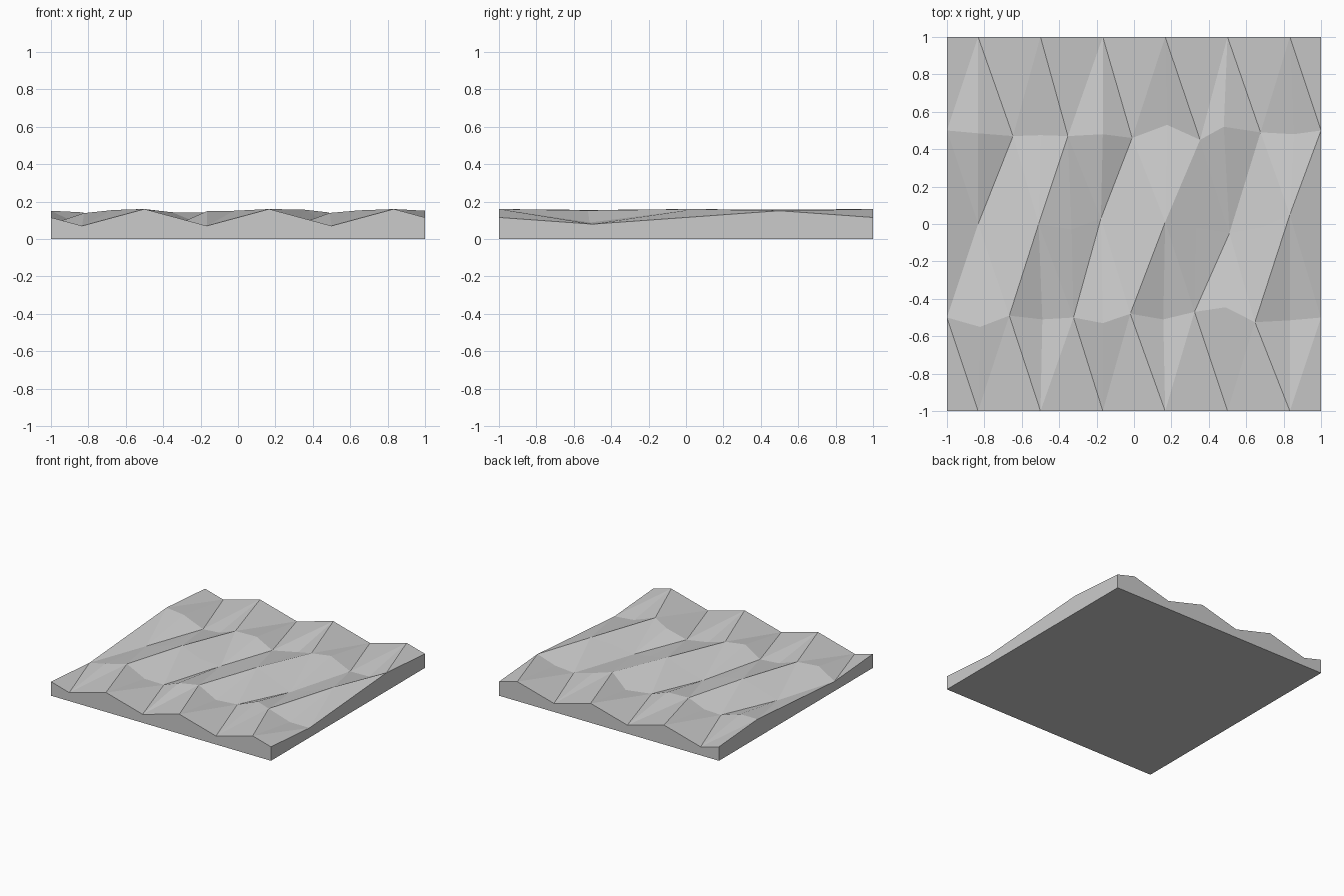
import bpy, bmesh, math

if "Cube" in bpy.data.objects:
    bpy.data.objects.remove(bpy.data.objects["Cube"])

NX, NY = 12, 4          # cells across and deep
BASE, AMP, BEND = 0.115, 0.045, 2.22

# small irregular offsets (hundredths) of the inner points, per inner row
DX = {1: [1, 0, 1, 1, 0, -2, -1, -1, -1, -2, 0],
      2: [0, -1, -1, 0, -1, 0, 0, 0, 1, 1, 0],
      3: [0, 2, 0, -2, 0, -1, 1, 2, -2, 1, 2]}
DY = {1: [-5, 1, -1, 0, -3, 2, -1, 3, 5.5, -2.5, -1.5],
      2: [0, 0, 0, -3, 3, 3, 1, -2, -5, -2, 5],
      3: [-1.5, -3, -2.5, -3, -2, -4, 3, -5, 2, -1, -2]}
DZ = {(1, 1): -.4, (2, 1): .4, (5, 1): .6, (9, 1): -.3, (10, 1): .2,
      (4, 3): -.8, (8, 3): .6}


def point(i, j):
    """Ripple whose phase sways from front to back."""
    x, y = -1 + 2 * i / NX, -1 + 2 * j / NY
    z = BASE - AMP * math.sin(3 * math.pi * (x + 1) - BEND * math.sin(math.pi * y))
    if 0 < i < NX and 0 < j < NY:
        x += DX[j][i - 1] / 100
        y += DY[j][i - 1] / 100
        z += DZ.get((i, j), 0) / 100
    return x, y, z


bm = bmesh.new()
top = {(i, j): bm.verts.new(point(i, j)) for i in range(NX + 1) for j in range(NY + 1)}

# faceted top, diagonals alternating like a chequerboard
for i in range(NX):
    for j in range(NY):
        a, b = top[i, j], top[i + 1, j]
        c, d = top[i + 1, j + 1], top[i, j + 1]
        if (i + j) % 2:
            tris = ((a, b, c), (a, c, d))
        else:
            tris = ((a, b, d), (b, c, d))
        # cells in odd/even rows share the same rule, flipped once
        if (i + j) % 2 == 0:
            tris = ((a, b, d), (b, c, d))
        for t in tris:
            bm.faces.new(t)

# side walls and flat underside
rim = ([(i, 0) for i in range(NX)] + [(NX, j) for j in range(NY)]
       + [(i, NY) for i in range(NX, 0, -1)] + [(0, j) for j in range(NY, 0, -1)])
low = [bm.verts.new((top[k].co.x, top[k].co.y, 0)) for k in rim]
for n in range(len(rim)):
    m = (n + 1) % len(rim)
    bm.faces.new((low[n], low[m], top[rim[m]], top[rim[n]]))
bm.faces.new(low[::-1])
bmesh.ops.recalc_face_normals(bm, faces=bm.faces)

mesh = bpy.data.meshes.new("rippled_tile")
bm.to_mesh(mesh)
bm.free()
mat = bpy.data.materials.new("light grey")
mat.diffuse_color = (0.6, 0.6, 0.6, 1)
mat.use_nodes = True
mat.node_tree.nodes["Principled BSDF"].inputs["Base Color"].default_value = mat.diffuse_color
mesh.materials.append(mat)
tile = bpy.data.objects.new("rippled_tile", mesh)
bpy.context.collection.objects.link(tile)
